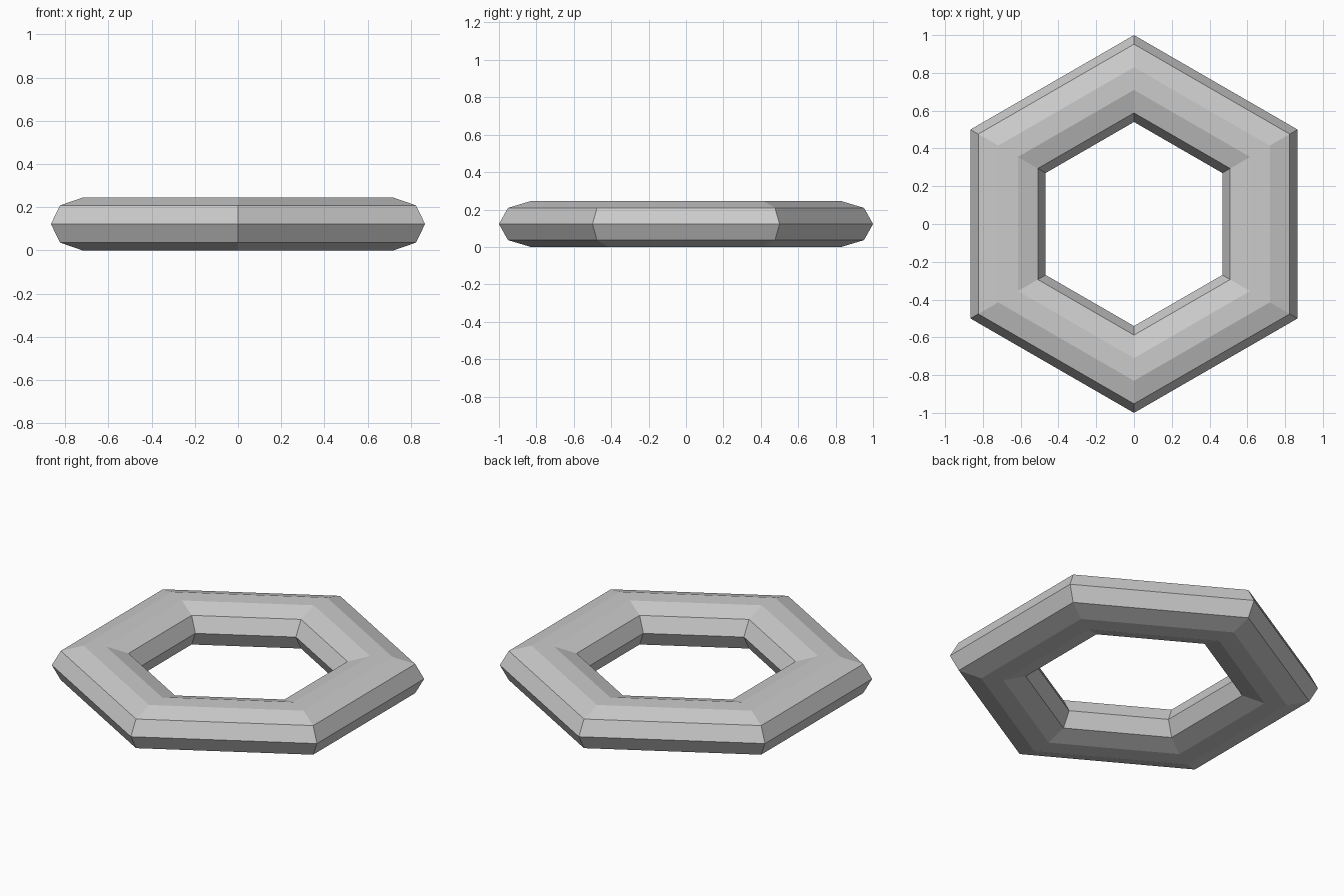
import bpy
import bmesh
from math import cos, sin, pi

cube = bpy.data.objects.get("Cube")
if cube:
    bpy.data.objects.remove(cube, do_unlink=True)

# Plain grey material
grey = bpy.data.materials.new("light_grey")
grey.use_nodes = True
colour = (0.6, 0.6, 0.6, 1)
grey.diffuse_color = colour
grey.node_tree.nodes["Principled BSDF"].inputs["Base Color"].default_value = colour

# Cross-section: upper half as offsets from the tube centre, mirrored below
SIDES, RADIUS, HALF_HEIGHT = 6, 0.77, 0.1225
upper = [(0.23, 0), (0.182, 0.086), (0.06, HALF_HEIGHT),
         (-0.06, HALF_HEIGHT), (-0.182, 0.086), (-0.23, 0)]
profile = upper + [(r, -z) for r, z in reversed(upper[1:-1])]

# Hexagonal ring: one mitred section at each corner, bridged to the next
bm = bmesh.new()
rings = []
for i in range(SIDES):
    a = pi / 2 + i * 2 * pi / SIDES
    rings.append([bm.verts.new(((RADIUS + r) * cos(a), (RADIUS + r) * sin(a),
                                HALF_HEIGHT + z)) for r, z in profile])
n = len(profile)
for i in range(SIDES):
    here, after = rings[i], rings[(i + 1) % SIDES]
    for j in range(n):
        k = (j + 1) % n
        bm.faces.new((here[j], after[j], after[k], here[k]))
bmesh.ops.recalc_face_normals(bm, faces=bm.faces)

mesh = bpy.data.meshes.new("hexagonal_ring")
bm.to_mesh(mesh)
bm.free()
mesh.materials.append(grey)
ring = bpy.data.objects.new("hexagonal_ring", mesh)
bpy.context.collection.objects.link(ring)
